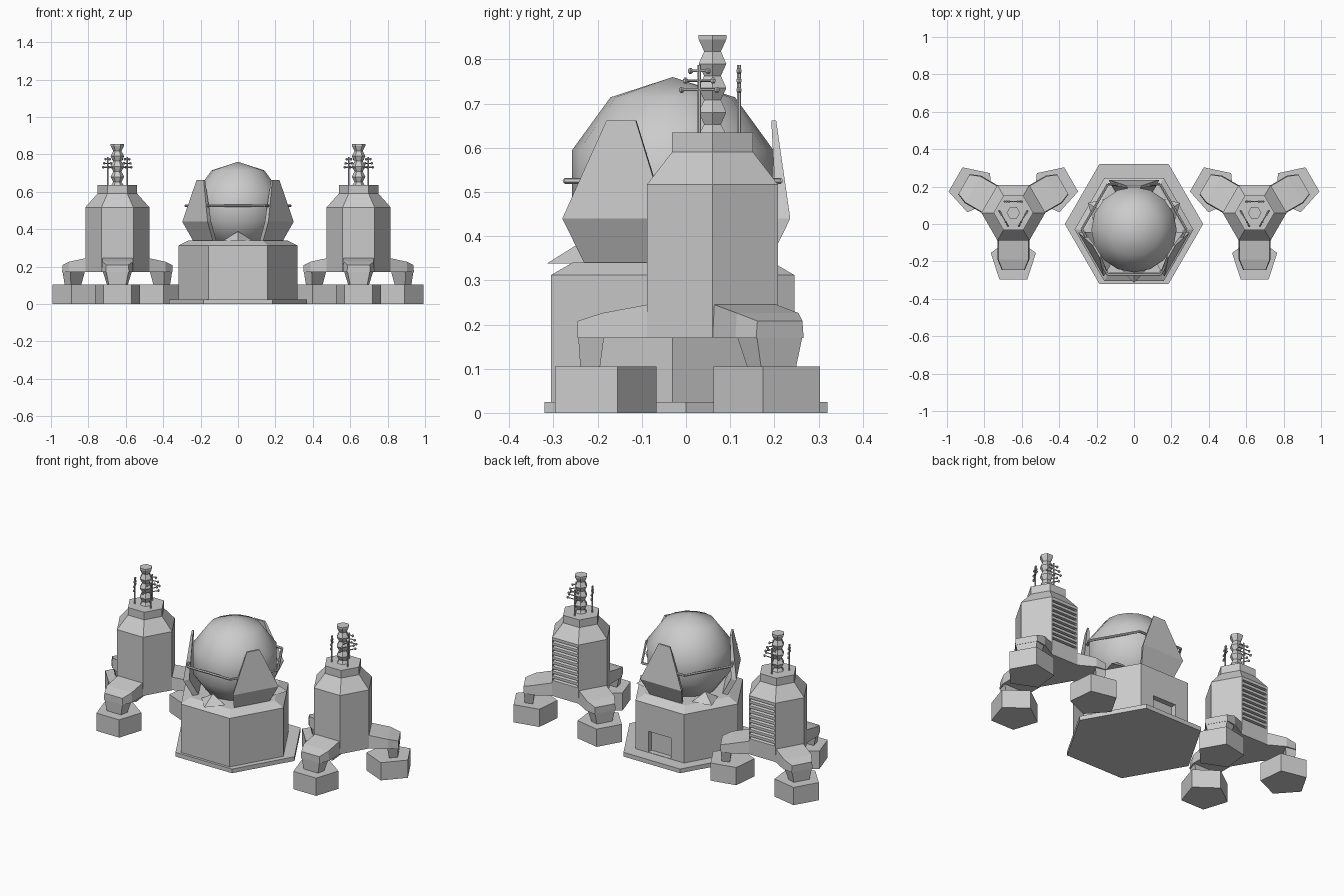
import bpy, bmesh, math
from mathutils import Vector

if "Cube" in bpy.data.objects:
    bpy.data.objects.remove(bpy.data.objects["Cube"])


def loft(name, rings, groups=False):
    """Skin consecutive rings of points; groups=True treats each entry as its own list of rings."""
    bm = bmesh.new()
    for part in (rings if groups else [rings]):
        vs = [[bm.verts.new(p) for p in r] for r in part]
        n = len(vs[0])
        for a, b in zip(vs, vs[1:]):
            for i in range(n):
                j = (i + 1) % n
                bm.faces.new((a[i], a[j], b[j], b[i]))
        bm.faces.new(vs[0][::-1])
        bm.faces.new(vs[-1])
    bmesh.ops.recalc_face_normals(bm, faces=bm.faces)
    me = bpy.data.meshes.new(name)
    bm.to_mesh(me)
    bm.free()
    ob = bpy.data.objects.new(name, me)
    bpy.context.collection.objects.link(ob)
    return ob


def ngon(n, r, z, c, rot=0.0):
    return [(c[0] + r * math.cos(rot + math.tau * i / n),
             c[1] + r * math.sin(rot + math.tau * i / n), z) for i in range(n)]


def polar(c, deg, d, t, z):
    """Point at distance d out along an angle and t sideways."""
    a = math.radians(deg)
    return (c[0] + d * math.cos(a) - t * math.sin(a),
            c[1] + d * math.sin(a) + t * math.cos(a), z)


def stack(name, n, c, prof):
    return loft(name, [ngon(n, r, z, c) for r, z in prof])


def cut(ob, cutter):
    cutter.hide_render = True
    cutter.hide_set(True)
    m = ob.modifiers.new("cut", 'BOOLEAN')
    m.operation = 'DIFFERENCE'
    m.solver = 'EXACT'
    m.object = cutter


def rod(p, q, r, n=6):
    p, q = Vector(p), Vector(q)
    axis = (q - p).normalized()
    u = axis.orthogonal().normalized()
    v = axis.cross(u)
    off = [u * r * math.cos(math.tau * i / n) + v * r * math.sin(math.tau * i / n) for i in range(n)]
    return [[p + o for o in off], [q + o for o in off]]


def bead(p, r):
    return [[(p[0] + x, p[1] + y, p[2] + h) for x, y, _ in ngon(6, k, 0, (0, 0))]
            for k, h in ((r * .5, -r), (r, -r * .4), (r, r * .4), (r * .5, r))]


# ---------- central building ----------
C = (0, -0.03)
stack("base_plate", 6, (0, 0), [(.37, 0), (.37, .025)])
drum = stack("drum", 6, C, [(.318, .02), (.318, .312), (.262, .34)])

# doorway recess in the back wall
door = loft("door_cutter", [[(-.075, y, .027), (.075, y, .027), (.075, y, .15), (-.075, y, .15)]
                            for y in (.215, .30)])
cut(drum, door)

# dome
bpy.ops.mesh.primitive_uv_sphere_add(segments=16, ring_count=5, radius=.24, location=(*C, .52))
dome = bpy.context.object
dome.name = "dome"
bpy.ops.object.shade_smooth()

# hexagonal ring round the dome
corners = ngon(6, .28, .525, C)
loft("dome_ring", [rod(corners[i], corners[(i + 1) % 6], .007) for i in range(6)], True)

# three petals: stations of (z, outer distance, inner distance, outer half width, inner half width)
PETAL = [(.335, .215, .185, .105, .09), (.44, .266, .235, .135, .12), (.662, .234, .223, .038, .034)]
for k, a in enumerate((-30, 90, 210)):
    loft(f"petal_{k}", [[polar(C, a, do, -wo, z), polar(C, a, do, wo, z),
                         polar(C, a, di, wi, z), polar(C, a, di, -wi, z)]
                        for z, do, di, wo, wi in PETAL])
    # spike between petals
    b = a + 60
    base = [polar(C, b, .20, -.08, .338), polar(C, b, .285, 0, .338), polar(C, b, .20, .08, .338)]
    tip = polar(C, b, .205, 0, .388)
    loft(f"spike_{k}", [base, [Vector(tip) + (Vector(p) - Vector(tip)) * .02 for p in base]])

# ---------- two side towers ----------
for side, s in (("left", -1), ("right", 1)):
    T = (s * .645, .06)
    body = stack(f"{side}_tower_body", 6, T,
                 [(.171, .17), (.171, .517), (.106, .59), (.106, .635)])

    # louvres cut into the back face
    slots = []
    for i in range(9):
        z = .256 + i * .028
        slots.append([[(T[0] + x, .225, z), (T[0] + x, .225, z + .02), (T[0] + x, .18, z + .02)]
                      for x in (-.08, .08)])
    cut(body, loft(f"{side}_louvre_cutter", slots, True))

    # zigzag mast
    prof = [(.036, .63)]
    for i in range(4):
        prof += [(.022, .653 + i * .055), (.036, .68 + i * .055)]
    stack(f"{side}_mast", 6, T, prof + [(.036, .855)])

    for k, a in enumerate((-30, 90, 210)):
        # aerial with three crossbars
        parts = [rod(polar(T, a, .06, 0, .63), polar(T, a, .06, 0, .787), .0045)]
        for z, w in ((.731, .046), (.752, .036), (.774, .023)):
            ends = [polar(T, a, .06, t, z) for t in (-w, w)]
            parts += [rod(*ends, .003)] + [bead(e, .0065) for e in ends]
        loft(f"{side}_aerial_{k}", parts, True)

        # leg arm, shin and pentagonal foot
        b = a + 60
        loft(f"{side}_arm_{k}", [[polar(T, b, d, -w, .17), polar(T, b, d, w, .17),
                                  polar(T, b, d, w * .95, z), polar(T, b, d, -w * .95, z)]
                                 for d, w, z in ((.10, .085, .245), (.148, .085, .245),
                                                 (.25, .085, .226), (.305, .062, .208))])
        loft(f"{side}_shin_{k}", [[polar(T, b, d0, -w0, z), polar(T, b, d1, -w1, z),
                                   polar(T, b, d1, w1, z), polar(T, b, d0, w0, z)]
                                  for z, d0, d1, w0, w1 in ((.10, .255, .299, .055, .045),
                                                            (.175, .245, .304, .078, .06))])
        fc = polar(T, b, .254, 0, 0)
        loft(f"{side}_foot_{k}", [ngon(5, .127, z, fc, math.radians(b + 36)) for z in (0, .105)])
